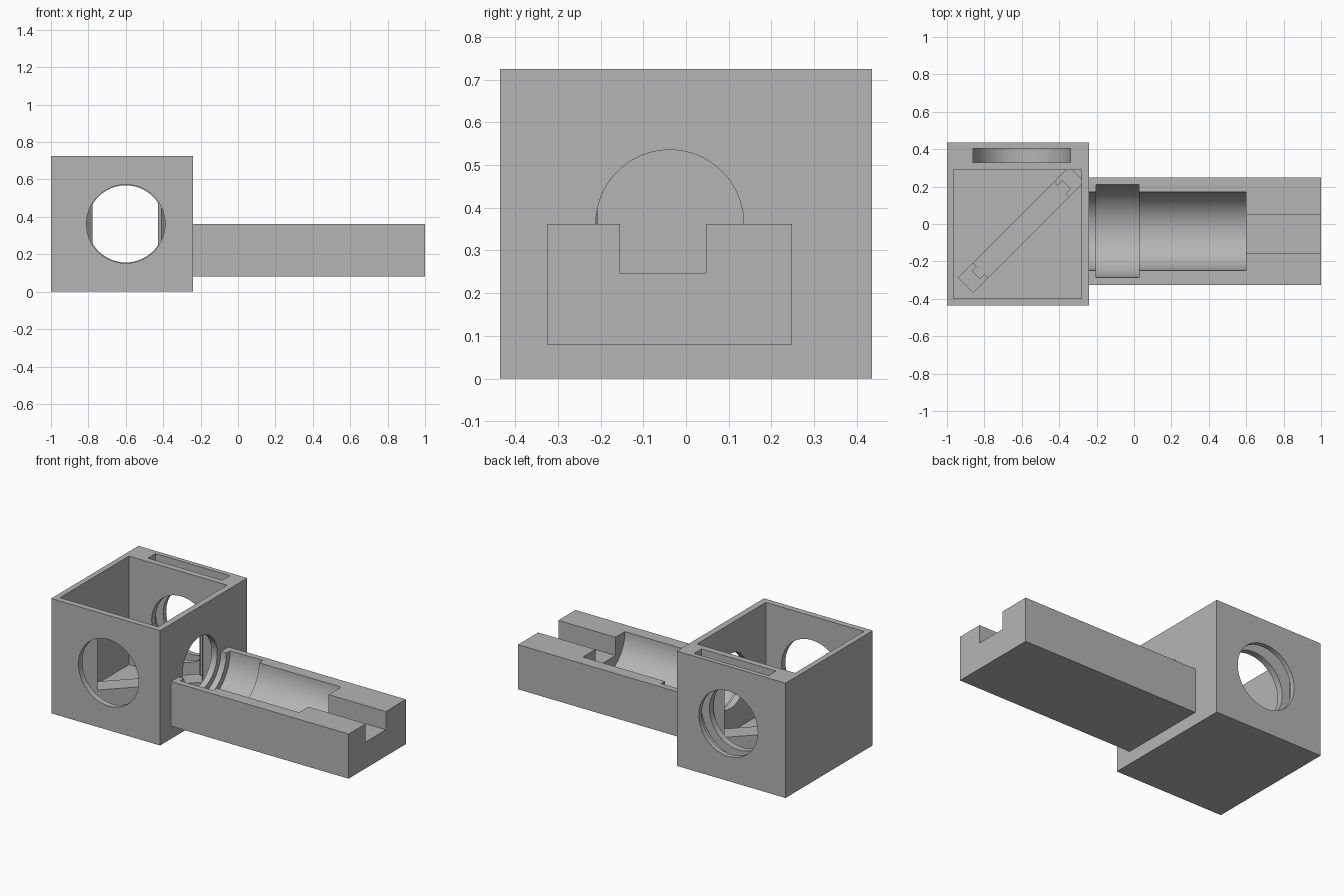
import bpy, bmesh, math
from mathutils import Matrix, Vector

cube = bpy.data.objects.get("Cube")
if cube:
    bpy.data.objects.remove(cube, do_unlink=True)

grey = bpy.data.materials.new("matte_grey")
grey.use_nodes = True
grey.diffuse_color = (0.46, 0.46, 0.46, 1)
grey.node_tree.nodes["Principled BSDF"].inputs["Base Color"].default_value = grey.diffuse_color


def make(name, bm):
    mesh = bpy.data.meshes.new(name)
    bm.to_mesh(mesh)
    bm.free()
    mesh.materials.append(grey)
    obj = bpy.data.objects.new(name, mesh)
    bpy.context.collection.objects.link(obj)
    return obj


def block(name, x, y, z):
    """Box between the given x, y and z limits."""
    bm = bmesh.new()
    bmesh.ops.create_cube(bm, size=1)
    for v in bm.verts:
        v.co = [lim[0] if c < 0 else lim[1] for c, lim in zip(v.co, (x, y, z))]
    return make(name, bm)


def rod(name, axis, centre, span, radius):
    """Cylinder along the x or y axis; centre gives the other two coordinates."""
    bm = bmesh.new()
    bmesh.ops.create_cone(bm, cap_ends=True, segments=96, radius1=radius,
                          radius2=radius, depth=span[1] - span[0])
    mid = sum(span) / 2
    if axis == "X":
        turn, pos = Matrix.Rotation(math.pi / 2, 4, "Y"), (mid, *centre)
    else:
        turn, pos = Matrix.Rotation(math.pi / 2, 4, "X"), (centre[0], mid, centre[1])
    bm.transform(Matrix.Translation(pos) @ turn)
    return make(name, bm)


def carve(target, cutters):
    """Subtract every cutter, bake the result and remove the cutters."""
    for cutter in cutters:
        cutter.hide_render = True
        mod = target.modifiers.new("cut", "BOOLEAN")
        mod.operation, mod.solver, mod.object = "DIFFERENCE", "EXACT", cutter
    bpy.context.view_layer.update()
    graph = bpy.context.evaluated_depsgraph_get()
    baked = bpy.data.meshes.new_from_object(target.evaluated_get(graph))
    target.modifiers.clear()
    target.data = baked
    for cutter in cutters:
        bpy.data.objects.remove(cutter, do_unlink=True)


AXIS_Z = 0.3625      # height of the optical axis
HOLE_X = -0.60       # front and back openings
TUBE_Y = -0.038      # side tube

# Open-topped housing with three round openings and a round-bottomed slot
housing = block("housing", (-1, -0.24), (-0.435, 0.435), (0, 0.725))
carve(housing, [
    block("cavity", (-0.965, -0.28), (-0.397, 0.29), (0.04, 0.9)),
    rod("front_opening", "Y", (HOLE_X, AXIS_Z), (-0.6, -0.3), 0.21),
    rod("back_opening", "Y", (HOLE_X, AXIS_Z), (0.2, 0.6), 0.206),
    rod("side_opening", "X", (TUBE_Y, AXIS_Z), (-0.4, -0.1), 0.173),
    rod("slot_bottom", "Y", (HOLE_X, AXIS_Z), (0.33, 0.405), 0.26),
    block("slot_top", (HOLE_X - 0.26, HOLE_X + 0.26), (0.33, 0.405), (AXIS_Z, 0.9)),
])

# Half-tube arm with a wider lens seat and an end channel
arm = block("half_tube_arm", (-0.24, 1), (-0.325, 0.248), (0.08, 0.362))
carve(arm, [
    rod("tube_bore", "X", (TUBE_Y, AXIS_Z), (-0.3, 0.6), 0.21),
    rod("lens_seat", "X", (TUBE_Y, AXIS_Z), (-0.202, 0.026), 0.248),
    block("end_channel", (0.5, 1.1), (-0.154, 0.047), (0.247, 0.5)),
])

# Diagonal plate holder: low sill and two grooved posts
diagonal = Matrix.Translation((-0.603, -0.031, 0)) @ Matrix.Rotation(math.pi / 4, 4, "Z")
sill = block("plate_sill", (-0.42, 0.42), (-0.057, 0.057), (0.02, 0.15))
sill.data.transform(diagonal)

inner, groove, outer, half, lip = 0.306, 0.341, 0.42, 0.057, 0.03
profile = [(inner, half), (inner, lip), (groove, lip), (groove, -lip),
           (inner, -lip), (inner, -half), (outer, -half), (outer, half)]
for name, side in (("right_plate_post", -1), ("left_plate_post", 1)):
    bm = bmesh.new()
    base = bm.faces.new([bm.verts.new((side * x, y, 0.14)) for x, y in profile])
    top = bmesh.ops.extrude_face_region(bm, geom=[base])["geom"]
    for v in top:
        if isinstance(v, bmesh.types.BMVert):
            v.co += Vector((0, 0, 0.44))
    bmesh.ops.recalc_face_normals(bm, faces=bm.faces)
    bm.transform(diagonal)
    make(name, bm)

# Smooth bores, crisp corners
for obj in (housing, arm):
    bpy.ops.object.select_all(action="DESELECT")
    obj.select_set(True)
    bpy.context.view_layer.objects.active = obj
    bpy.ops.object.shade_smooth_by_angle(angle=math.radians(30))
